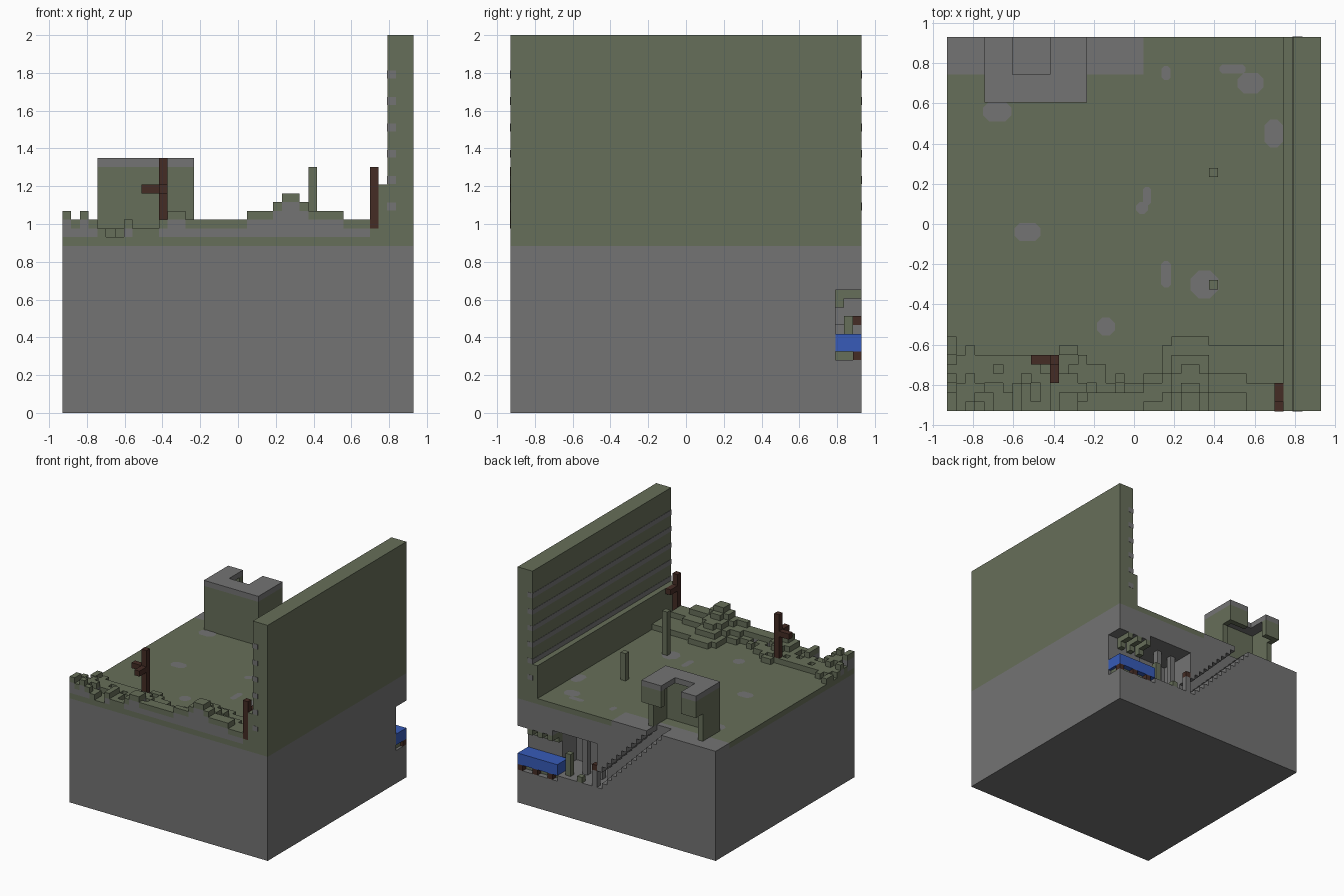
import bpy, bmesh, random

random.seed(4)
V = 2 / 43          # size of one block
cube = bpy.data.objects.get("Cube")
if cube:
    bpy.data.objects.remove(cube, do_unlink=True)


def material(name, rgb):
    m = bpy.data.materials.new(name)
    m.use_nodes = True
    m.diffuse_color = (*rgb, 1)
    m.node_tree.nodes["Principled BSDF"].inputs["Base Color"].default_value = (*rgb, 1)
    return m


STONE = material("stone grey", (0.172, 0.172, 0.172))
MOSS = material("moss green", (0.134, 0.158, 0.1))
WOOD = material("dark brown", (0.058, 0.025, 0.018))
BLUE = material("train blue", (0.038, 0.105, 0.48))


def add_box(bm, x, y, z, mat=0):
    """Add a box given in block units, each argument a (low, high) pair."""
    corners = [[bm.verts.new(((a - 20) * V, (b - 20) * V, c * V)) for a, b in
                ((x[0], y[0]), (x[1], y[0]), (x[1], y[1]), (x[0], y[1]))] for c in z]
    low, high = corners
    faces = [low[::-1], high]
    faces += [(low[n], low[(n + 1) % 4], high[(n + 1) % 4], high[n]) for n in range(4)]
    for f in faces:
        bm.faces.new(f).material_index = mat


def finish(name, bm, *mats):
    mesh = bpy.data.meshes.new(name)
    bm.to_mesh(mesh)
    bm.free()
    for m in mats:
        mesh.materials.append(m)
    ob = bpy.data.objects.new(name, mesh)
    bpy.context.collection.objects.link(ob)
    return ob


def boxes(name, mat, *parts):
    bm = bmesh.new()
    for p in parts:
        add_box(bm, *p)
    return finish(name, bm, mat)


def cut(ob, *cutters):
    for c in cutters:
        mod = ob.modifiers.new("cut", "BOOLEAN")
        mod.operation, mod.solver, mod.object = "DIFFERENCE", "EXACT", c


# Cutters: train tunnel, platform hall, stepped stairwell
tunnel = boxes("tunnel_cutter", STONE, ((32, 42), (37, 42), (6, 14)))
hall = boxes("hall_cutter", STONE, ((24, 33), (33, 42), (7, 15)))

floor, ceiling = [(25, 7)], [(25, 10), (23, 10)]
for i in range(22, 9, -1):
    step = 30 - i
    floor += [(i + 1, step - 1), (i + 1, step)]
for i in range(22, 12, -1):
    ceiling += [(i + 1, 33 - i), (i, 33 - i)]
ceiling += [(13, 22), (10, 22)]
floor += [(10, 20)]
outline = []
for p in floor + ceiling[::-1]:
    if not outline or outline[-1] != p:
        outline.append(p)
bm = bmesh.new()
face = bm.faces.new([bm.verts.new(((a - 20) * V, 17 * V, c * V)) for a, c in outline])
out = bmesh.ops.extrude_face_region(bm, geom=[face])
bmesh.ops.translate(bm, vec=(0, 5 * V, 0),
                    verts=[g for g in out["geom"] if isinstance(g, bmesh.types.BMVert)])
bmesh.ops.recalc_face_normals(bm, faces=bm.faces)
stairwell = finish("stairwell_cutter", bm, STONE)
for c in (tunnel, hall, stairwell):
    c.hide_render = True
    c.hide_viewport = True
    c.display_type = "WIRE"

# Ground layers
bedrock = boxes("bedrock", STONE, ((0, 40), (0, 40), (0, 19)))
cut(bedrock, tunnel, hall, stairwell)
boxes("moss_ground", MOSS, ((0, 40), (0, 36), (19, 20)), ((21, 40), (36, 40), (19, 20)))
path = boxes("stone_path", STONE, ((0, 21), (36, 40), (19, 20)))
cut(path, stairwell)

# Bare patches on the ground: thin chamfered plates
bm = bmesh.new()
for x, y, w, d in ((-.68, .56, .14, .1), (-.53, -.04, .13, .09), (-.14, -.51, .09, .09),
                   (.16, -.25, .05, .13), (.35, -.3, .14, .14), (.04, .08, .06, .06),
                   (.065, .14, .04, .09), (.16, .75, .045, .07), (.49, .77, .13, .045),
                   (.58, .7, .13, .1), (.695, .45, .09, .14)):
    c = min(w, d) * 0.3
    w, d = w / 2, d / 2
    ring = [(-w + c, -d), (w - c, -d), (w, -d + c), (w, d - c),
            (w - c, d), (-w + c, d), (-w, d - c), (-w, -d + c)]
    bm.faces.new([bm.verts.new((x + a, y + b, 20 * V + 0.003)) for a, b in ring])
finish("bare_patches", bm, STONE)

# Tall wall with ledge and stripes
boxes("tall_wall", MOSS, ((37, 40), (0, 40), (20, 43)))
boxes("wall_ledge", MOSS, ((36, 37), (0, 40), (20, 26)))
boxes("wall_stripes", STONE,
      *[((36.95, 38), (-.03, 40.03), (k + .05, k + .95)) for k in range(23, 39, 3)])

# Rubble bank along the front, terraced down towards the back
heights = "3232100211" "1233222222" "2333455433" "332221"
depths = "877" + "6" * 9 + "776554433447" + "8888" + "7" * 8
bm = bmesh.new()
for i, (h, d) in enumerate(zip(heights, depths)):
    h, d = int(h), int(d)
    for j in range(d):
        n = max(1, round(h * (1 - j / d) + 0.2))
        if h == 0 and j < 2:
            continue
        if i < 20 and j > 0 and random.random() < 0.2:
            n -= 1
        if n > 1:
            add_box(bm, (i, i + 1), (j, j + 1), (20, 19 + n), 0)
        if n > 0:
            add_box(bm, (i, i + 1), (j, j + 1), (19 + n, 20 + n), 1)
finish("rubble_bank", bm, STONE, MOSS)

# Dead wooden posts with arms
boxes("left_dead_post", WOOD, ((11, 12), (5, 6), (20, 29)),
      ((9, 11), (5, 6), (25, 26)), ((11, 12), (3, 5), (25, 26)))
boxes("right_dead_post", WOOD, ((35, 36), (-.02, 1), (21, 28)), ((35, 36), (1, 3), (25, 26)))

# Free-standing mossy pillars
boxes("short_pillar", MOSS, ((28, 29), (25, 26), (20, 25)))
boxes("long_pillar", MOSS, ((28, 29), (13, 14), (20, 28)))

# Station entrance: walls, hanging fronts and a roof with a notch
boxes("entrance_walls", MOSS, ((4, 15), (33, 34), (20, 28)),
      ((4, 5), (34, 38), (20, 28)), ((14, 15), (34, 38), (20, 28)),
      ((4, 5), (38, 40), (25, 28)), ((14, 15), (38, 40), (25, 28)),
      ((5, 7), (39, 40), (25, 28)), ((11, 14), (39, 40), (25, 28)))
boxes("entrance_roof", STONE, ((4, 15), (33, 36), (28, 29)),
      ((4, 7), (36, 40), (28, 29)), ((11, 15), (36, 40), (28, 29)))

# Train with wheels
boxes("train_body", BLUE, ((32, 40), (37, 40), (7, 9)))
boxes("train_wheels", WOOD, *[((i, i + 1), (39, 40), (6, 7)) for i in (33, 36, 39)])
boxes("train_underframe", MOSS, ((32.5, 39.5), (37, 39), (6, 7)))

# Platform furniture
boxes("hanging_beams", MOSS, *[((i, i + 1), (37, 40), (13, 14)) for i in (33, 35, 37)],
      *[((i, i + 1), (37, 38), (12, 13)) for i in (33, 35, 37)])
boxes("platform_columns", STONE, ((28, 29), (36, 37), (7, 15)), ((25, 26), (36, 37), (7, 15)))
boxes("platform_post", MOSS, ((30, 31), (38, 39), (7, 11)))
boxes("platform_bench", MOSS, ((27, 28), (39, 40), (7, 8)))
boxes("lamp_stand", STONE, ((24, 25), (39, 40), (7, 10)))
boxes("lamp_top", WOOD, ((24, 25), (39, 40), (10, 11)))
